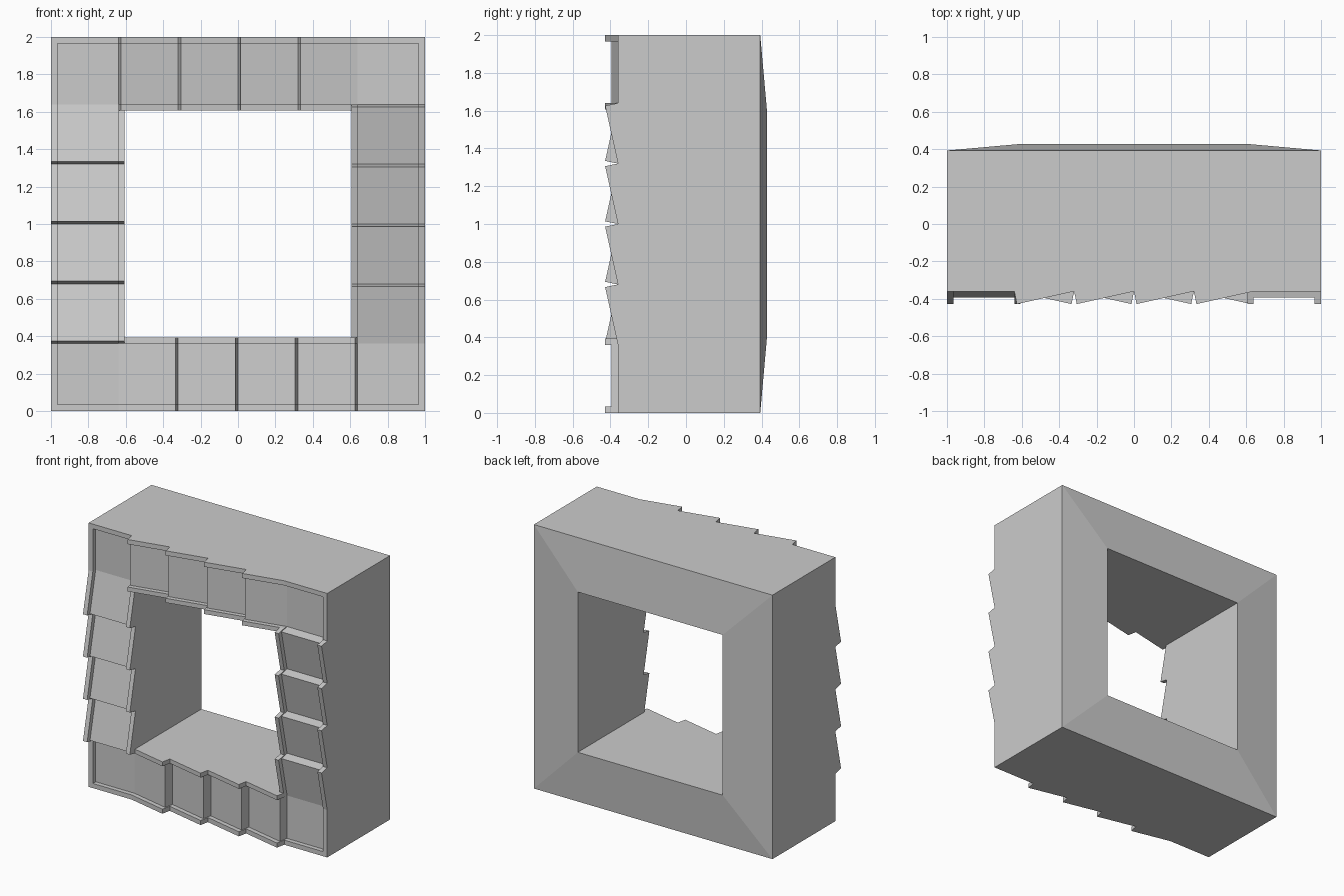
import bpy, bmesh
from mathutils import Vector

if "Cube" in bpy.data.objects:
    bpy.data.objects.remove(bpy.data.objects["Cube"])

OUT, IN, RIM = 1.0, 0.607, 0.035      # half sizes of frame and opening, rim width
BASE, TIP, SINK = -0.36, -0.428, 0.034  # front depth, tile tip depth, panel recess
BACK_OUT, BACK_IN = 0.393, 0.428
PITCH, END, SLANT = 0.32, 0.64, 0.014

# Sawtooth outline of one side: flat corner, four tilted tiles, flat corner
profile = [(-OUT, BASE), (-END, BASE)]
for i in range(4):
    x = -END + PITCH * (i + 1)
    profile += [(x - SLANT, TIP), (x, BASE)]
profile.append((OUT, BASE))


def depth(x):
    for (x0, y0), (x1, y1) in zip(profile, profile[1:]):
        if x0 <= x <= x1:
            return y0 + (y1 - y0) * (x - x0) / (x1 - x0)


def clip(a, b, sink=0.0):
    pts = [(a, depth(a))] + [p for p in profile if a + 1e-6 < p[0] < b - 1e-6] + [(b, depth(b))]
    return [(x, y + sink) for x, y in pts]


bm = bmesh.new()


def face(pts, direction, turn):
    """Add a face on one side, turned by quarter turns, facing the direction."""
    def rot(v):
        x, y, z = v
        for _ in range(turn):
            x, z = -z, x
        return Vector((x, y, z))
    f = bm.faces.new([bm.verts.new(rot(p) + Vector((0, 0, 1))) for p in pts])
    f.normal_update()
    if f.normal.dot(rot(direction)) < 0:
        f.normal_flip()


def ribbon(pts, z0, z1, turn):
    for (xa, ya), (xb, yb) in zip(pts, pts[1:]):
        face([(xa, ya, z0), (xb, yb, z0), (xb, yb, z1), (xa, ya, z1)], (0, -1, 0), turn)


def wall(front, back, z, up, turn):
    face([(x, y, z) for x, y in front + back[::-1]], (0, 0, up), turn)


INNER = -IN - 0.033  # outer edge of the inner rim
LIP = -OUT + RIM     # inner edge of the outer rim

for t in range(4):
    # outer wall, outer rim and its step down to the panels
    wall(clip(-OUT, OUT), [(-OUT, BACK_OUT), (OUT, BACK_OUT)], -OUT, -1, t)
    ribbon(clip(-OUT, -LIP), -OUT, LIP, t)
    wall(clip(LIP, -LIP), clip(LIP, -LIP, SINK), LIP, 1, t)
    # tilted recessed panels with one corner
    ribbon(clip(LIP, END, SINK), LIP, INNER, t)
    # inner rim with its step and the wall of the opening
    wall(clip(-END, END), clip(-END, END, SINK), INNER, -1, t)
    ribbon(clip(-IN, END), INNER, -IN, t)
    wall(clip(-IN, IN), [(-IN, BACK_IN), (IN, BACK_IN)], -IN, 1, t)
    wall(clip(IN, END), [(IN, BASE), (END - 0.001, BASE)], -IN, 1, t)
    # sloped back
    face([(-OUT, BACK_OUT, -OUT), (OUT, BACK_OUT, -OUT),
          (IN, BACK_IN, -IN), (-IN, BACK_IN, -IN)], (0, 1, 0), t)

bmesh.ops.remove_doubles(bm, verts=bm.verts[:], dist=0.0005)
mesh = bpy.data.meshes.new("tiled_square_frame")
bm.to_mesh(mesh)
bm.free()
bpy.context.collection.objects.link(bpy.data.objects.new("tiled_square_frame", mesh))
